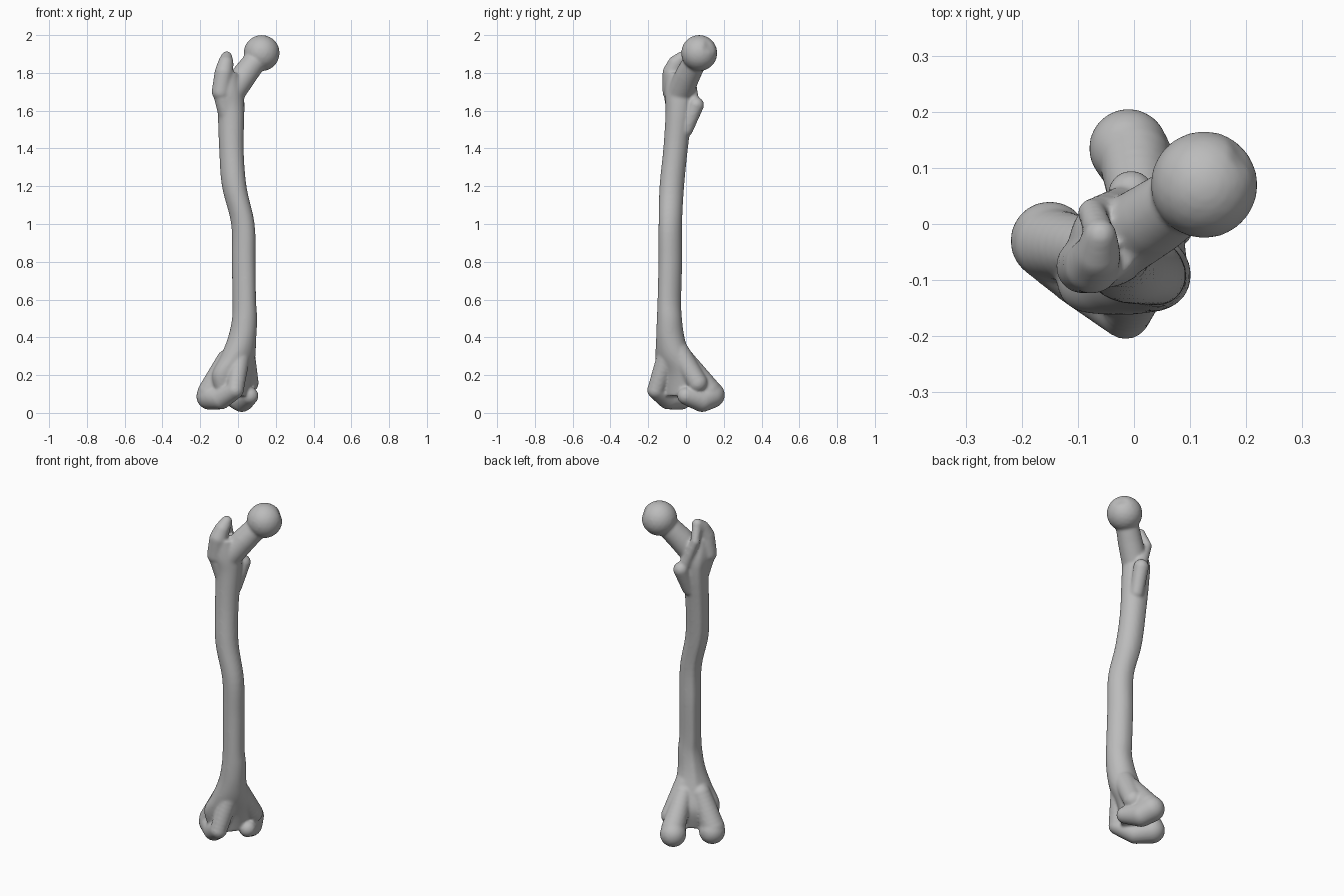
import bpy, bmesh, math
from mathutils import Vector

default = bpy.data.objects.get("Cube")
if default:
    bpy.data.objects.remove(default, do_unlink=True)

MEDIAL = Vector((1, 1, 0)).normalized()     # across the knee
ANTERIOR = Vector((1, -1, 0)).normalized()  # front of the knee
SIDES = 32

bm = bmesh.new()


def ball(center, radius):
    """Add one sphere and return its vertices."""
    made = bmesh.ops.create_icosphere(bm, subdivisions=3, radius=radius)["verts"]
    bmesh.ops.translate(bm, verts=made, vec=center)
    return made


def chain(*points, steps=8):
    """Tapered tube of overlapping balls through (x, y, z, radius) points."""
    for start, end in zip(points, points[1:]):
        a, b = Vector(start), Vector(end)
        for i in range(steps + 1):
            p = a.lerp(b, i / steps)
            ball(p.xyz, p.w)


def spline(rows, steps=5):
    """Smoothly resample rows of values."""
    rows = [Vector(r) for r in rows]
    result = []
    for i in range(len(rows) - 1):
        p, q = rows[i], rows[i + 1]
        before, after = rows[max(i - 1, 0)], rows[min(i + 2, len(rows) - 1)]
        for k in range(steps):
            t = k / steps
            result.append(p + t * ((q - before) / 2 + t * (
                before - 2.5 * p + 2 * q - after / 2
                + t * (1.5 * (p - q) + (after - before) / 2))))
    return result + [rows[-1]]


def loft(rows):
    """Closed oval tube with a soft ridge along its rear."""
    rings = []
    for z, cx, cy, across, depth in rows:
        ring = []
        for i in range(SIDES):
            t = math.tau * i / SIDES
            ridge = 1 + 0.1 * math.exp(-((t - 1.5 * math.pi) / 0.3) ** 2)
            p = MEDIAL * across * math.cos(t) + ANTERIOR * depth * math.sin(t) * ridge
            ring.append(bm.verts.new(p + Vector((cx, cy, z))))
        rings.append(ring)
    for low, high in zip(rings, rings[1:]):
        for i in range(SIDES):
            j = (i + 1) % SIDES
            bm.faces.new((low[i], low[j], high[j], high[i]))
    bm.faces.new(rings[0])
    bm.faces.new(rings[-1])


# Shaft: height, centre x, centre y, half width, half depth
loft(spline([
    (0.09, -0.03, -0.05, 0.10, 0.06),
    (0.2, -0.03, -0.05, 0.13, 0.08),
    (0.3, 0, -0.07, 0.1, 0.083),
    (0.4, 0.022, -0.083, 0.074, 0.076),
    (0.5, 0.035, -0.088, 0.065, 0.068),
    (0.6, 0.033, -0.088, 0.058, 0.067),
    (0.8, 0.03, -0.083, 0.058, 0.067),
    (1.0, 0.026, -0.083, 0.058, 0.066),
    (1.2, -0.02, -0.075, 0.062, 0.068),
    (1.4, -0.035, -0.055, 0.063, 0.067),
    (1.6, -0.037, -0.037, 0.07, 0.072),
    (1.7, -0.045, -0.04, 0.078, 0.07),
    (1.8, -0.05, -0.05, 0.06, 0.05),
]))

# Head with a shallow pit
head_center = Vector((0.125, 0.07, 1.905))
pit = Vector((0.75, 0.6, 0.35)).normalized()
for v in ball(head_center, 0.096):
    offset = v.co - head_center
    if offset.normalized().dot(pit) > 0.95:
        v.co = head_center + offset * 0.93

# Neck
chain((-0.03, -0.03, 1.7, 0.07), (0.035, 0.01, 1.79, 0.067), (0.115, 0.065, 1.895, 0.06))

# Greater trochanter and the crest behind it
chain((-0.09, -0.075, 1.7, 0.05), (-0.075, -0.075, 1.8, 0.05),
      (-0.065, -0.055, 1.85, 0.042), (-0.06, -0.02, 1.885, 0.03))
chain((-0.06, -0.02, 1.885, 0.028), (-0.075, 0.02, 1.8, 0.026), (-0.02, 0.035, 1.66, 0.034))
chain((-0.09, -0.075, 1.7, 0.045), (-0.05, -0.05, 1.56, 0.05))

# Lesser trochanter
chain((-0.005, 0.054, 1.63, 0.042), (-0.02, 0, 1.5, 0.038))

# Outer condyle, its front ridge and its flare
chain((-0.15, -0.03, 0.087, 0.071), (-0.09, -0.095, 0.075, 0.057), (-0.015, -0.16, 0.12, 0.046))
chain((-0.15, -0.035, 0.11, 0.065), (-0.06, -0.05, 0.28, 0.055))
chain((-0.015, -0.16, 0.12, 0.046), (0.01, -0.1, 0.3, 0.055))

# Inner condyle, its front ridge and its flare
chain((-0.01, 0.135, 0.095, 0.071), (0.02, 0.085, 0.07, 0.066), (0.062, 0, 0.09, 0.047))
chain((0, 0.12, 0.12, 0.065), (0.015, 0, 0.28, 0.05))
chain((0.055, 0.06, 0.16, 0.055), (0.03, -0.04, 0.32, 0.06))

bmesh.ops.recalc_face_normals(bm, faces=bm.faces)
mesh = bpy.data.meshes.new("thigh_bone")
bm.to_mesh(mesh)
bm.free()
bone = bpy.data.objects.new("thigh_bone", mesh)
bpy.context.collection.objects.link(bone)

# Fuse the parts into one smooth surface
remesh = bone.modifiers.new("fuse", "REMESH")
remesh.mode = "VOXEL"
remesh.voxel_size = 0.007
remesh.use_smooth_shade = True
soften = bone.modifiers.new("soften", "SMOOTH")
soften.factor = 0.5
soften.iterations = 10

# Colour
grey = bpy.data.materials.new("bone_grey")
grey.use_nodes = True
colour = (0.5, 0.5, 0.5, 1)
grey.diffuse_color = colour
grey.node_tree.nodes["Principled BSDF"].inputs["Base Color"].default_value = colour
mesh.materials.append(grey)
